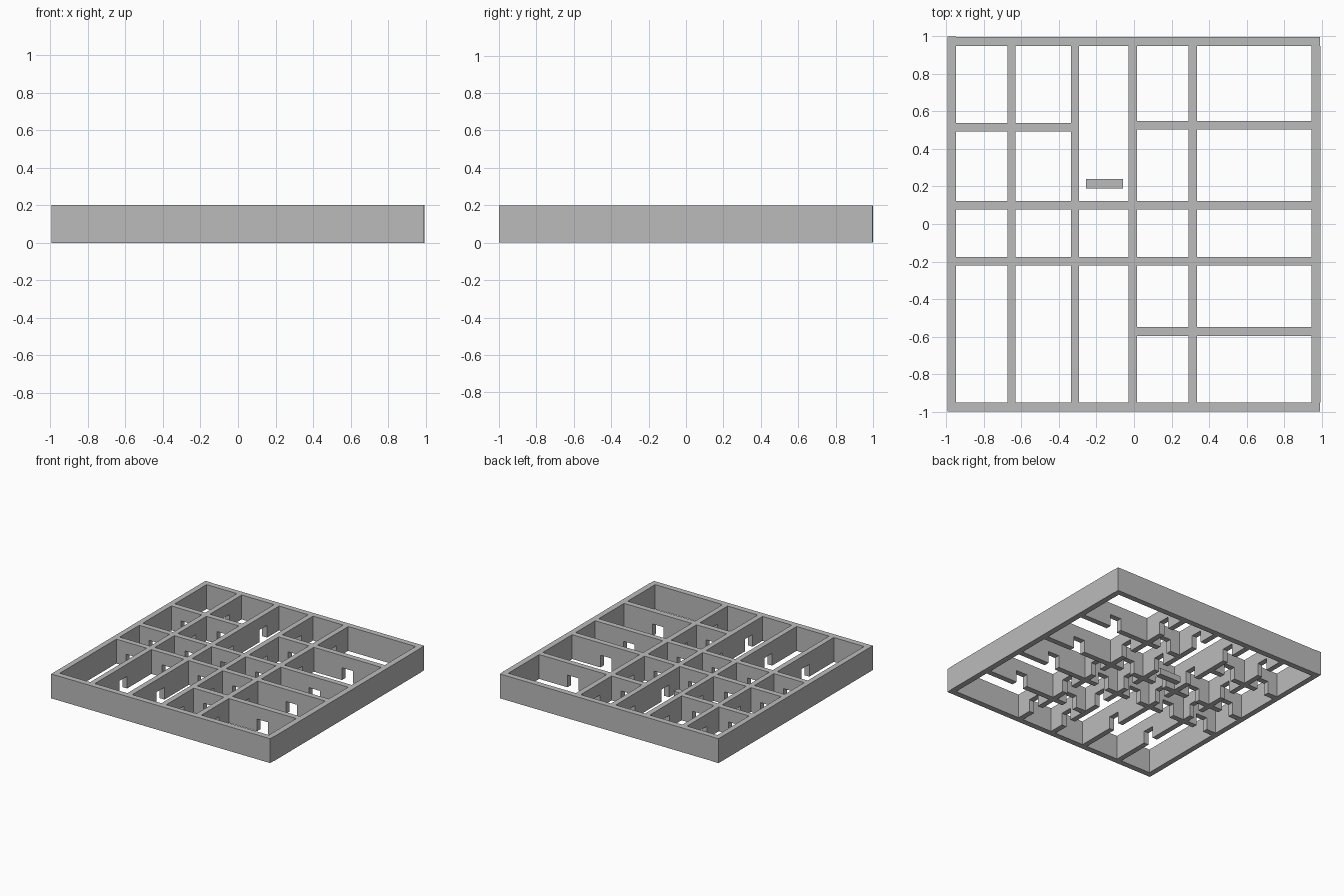
import bpy, bmesh

if "Cube" in bpy.data.objects:
    bpy.data.objects.remove(bpy.data.objects["Cube"])

H = 0.2            # wall height
DOOR_H = 0.1       # doorway height
DOOR_W = 0.1       # doorway width

grey = bpy.data.materials.new("plain_grey")
grey.diffuse_color = (0.5, 0.5, 0.5, 1)
grey.use_nodes = True
grey.node_tree.nodes["Principled BSDF"].inputs["Base Color"].default_value = grey.diffuse_color


def wall(name, a, b, lo, hi, doors=(), along="x", height=H):
    """Wall running from a to b, lo..hi thick, with door notches in its profile."""
    outline = [(a, 0)]
    for d in sorted(doors):
        l, r = d - DOOR_W / 2, d + DOOR_W / 2
        outline += [(l, 0), (l, DOOR_H), (r, DOOR_H), (r, 0)]
    outline += [(b, 0), (b, height), (a, height)]

    def point(u, t, z):
        return (u, t, z) if along == "x" else (t, u, z)

    bm = bmesh.new()
    near = [bm.verts.new(point(u, lo, z)) for u, z in outline]
    far = [bm.verts.new(point(u, hi, z)) for u, z in outline]
    bm.faces.new(near)
    bm.faces.new(far[::-1])
    n = len(outline)
    for i in range(n):
        j = (i + 1) % n
        bm.faces.new((near[j], near[i], far[i], far[j]))
    bmesh.ops.recalc_face_normals(bm, faces=bm.faces)
    me = bpy.data.meshes.new(name)
    bm.to_mesh(me)
    bm.free()
    me.materials.append(grey)
    ob = bpy.data.objects.new(name, me)
    bpy.context.collection.objects.link(ob)
    return ob


# Outer walls
wall("left_outer_wall", -1, 1, -0.995, -0.95, along="y")
wall("right_outer_wall", -0.952, 0.95, 0.947, 0.995, along="y")
wall("front_outer_wall", -0.95, 0.992, -1, -0.952)
wall("back_outer_wall", -0.95, 0.992, 0.95, 0.997)

# Inner walls running front to back, one doorway per room
left_rooms = (0.745, 0.31, -0.05, -0.585)
right_rooms = (0.75, 0.31, -0.05, -0.385, -0.775)
uprights = [(-0.675, -0.632, left_rooms), (-0.337, -0.293, left_rooms),
            (-0.028, 0.016, right_rooms), (0.29, 0.335, right_rooms)]
for i, (lo, hi, doors) in enumerate(uprights):
    wall(f"long_wall_{i + 1}", -0.952, 0.95, lo, hi, doors, along="y")

# Inner walls across each column of rooms, doorway in the middle
shared = [(0.077, 0.123), (-0.221, -0.176)]
left_cross = shared + [(0.493, 0.539)]
right_cross = shared + [(0.504, 0.55), (-0.597, -0.55)]
columns = [(-0.95, -0.675, left_cross), (-0.632, -0.337, left_cross),
           (-0.293, -0.028, shared), (0.016, 0.29, right_cross),
           (0.335, 0.947, right_cross)]
for c, (a, b, crosses) in enumerate(columns):
    for k, (lo, hi) in enumerate(crosses):
        wall(f"cross_wall_{c + 1}_{k + 1}", a, b, lo, hi, [(a + b) / 2])

# Low bench standing in the middle room
wall("low_bench", -0.256, -0.058, 0.189, 0.24, height=0.05)
